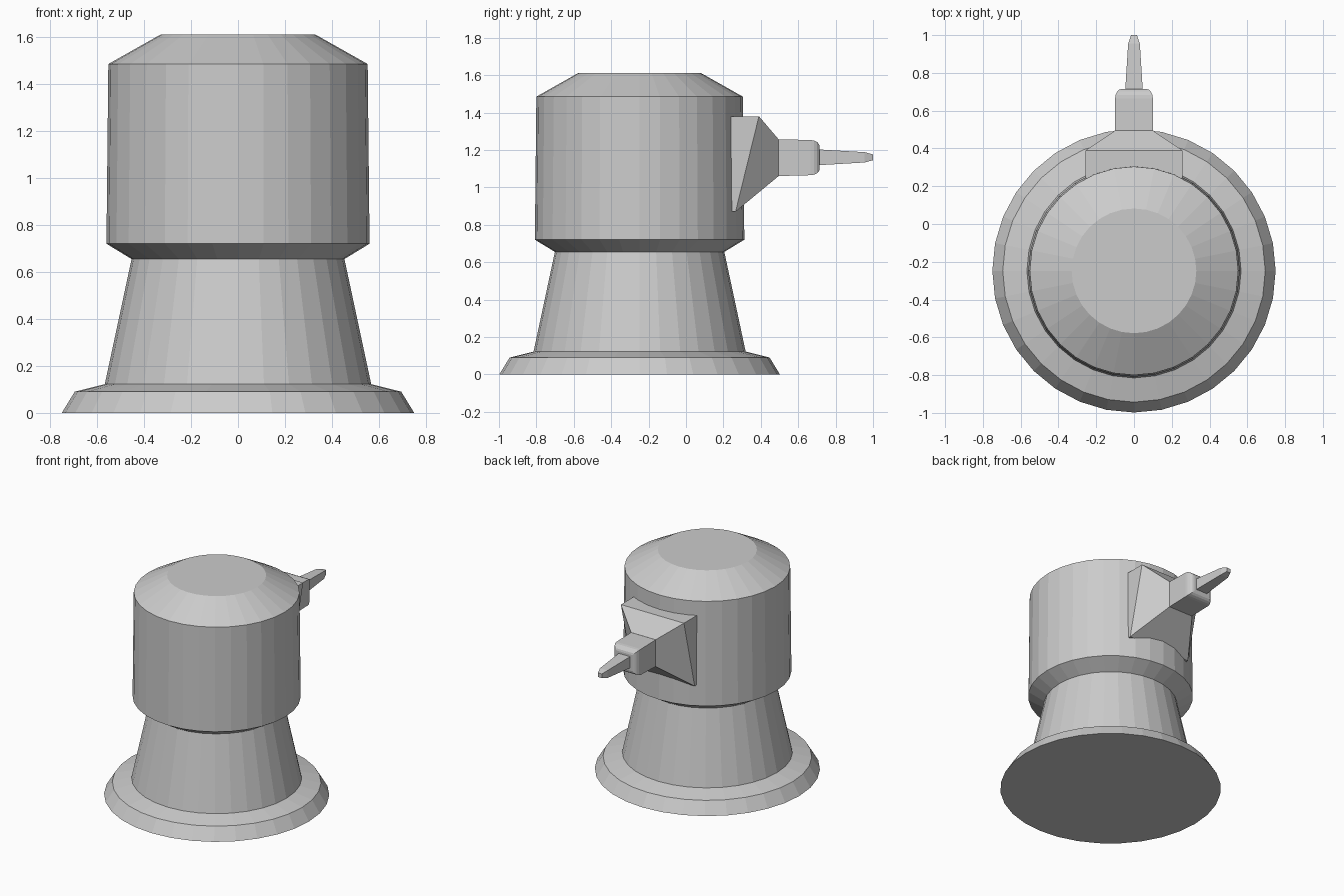
import bpy, bmesh, math

if "Cube" in bpy.data.objects:
    bpy.data.objects.remove(bpy.data.objects["Cube"])

AXIS_Y = -0.248
SIDES = 32


def loft(name, loops):
    """Join equal-length closed loops into a capped, flat-shaded solid."""
    bm = bmesh.new()
    rings = [[bm.verts.new(p) for p in loop] for loop in loops]
    n = len(rings[0])
    for a, b in zip(rings, rings[1:]):
        for i in range(n):
            j = (i + 1) % n
            bm.faces.new((a[i], a[j], b[j], b[i]))
    bm.faces.new(rings[0][::-1])
    bm.faces.new(rings[-1])
    bmesh.ops.recalc_face_normals(bm, faces=bm.faces)
    mesh = bpy.data.meshes.new(name)
    bm.to_mesh(mesh)
    bm.free()
    obj = bpy.data.objects.new(name, mesh)
    bpy.context.collection.objects.link(obj)
    return obj


def circle(r, z):
    step = 2 * math.pi / SIDES
    return [(r * math.cos(i * step), AXIS_Y + r * math.sin(i * step), z)
            for i in range(SIDES)]


def rect(hx, z0, z1, y_low, y_high=None):
    """Upright rectangle facing y; y_high lets the top lean outwards."""
    y_high = y_low if y_high is None else y_high
    return [(-hx, y_low, z0), (hx, y_low, z0), (hx, y_high, z1), (-hx, y_high, z1)]


# Turned parts: flanged foot, tapered stem, drum with bevelled cap
loft("flanged_foot", [circle(0.75, 0), circle(0.695, 0.09), circle(0.567, 0.122)])
loft("tapered_stem", [circle(0.567, 0.122), circle(0.453, 0.655)])
loft("drum_body", [circle(0.453, 0.655), circle(0.56, 0.72),
                   circle(0.552, 1.485), circle(0.33, 1.61)])

# Wedge mount: leaning plate that tapers to a square neck
loft("wedge_mount", [rect(0.256, 0.87, 1.38, 0.2), rect(0.256, 0.87, 1.38, 0.265, 0.39),
                     rect(0.1, 1.06, 1.257, 0.495)])

# Arm block with a rounded front end
cz, r = 1.158, 0.035
arm = [rect(0.1, 1.06, 1.257, 0.48)]
for i in range(5):
    a = i * math.pi / 8
    inset = r * (1 - math.cos(a))
    arm.append(rect(0.1 - inset, 1.065 + inset, 1.253 - inset, 0.665 + 0.05 * math.sin(a)))
loft("arm_block", arm)

# Slim tapering tip with a blunt point
loft("pointed_tip", [rect(0.047, cz - 0.04, cz + 0.045, 0.7),
                     rect(0.031, cz - 0.025, cz + 0.03, 0.955),
                     rect(0.016, cz - 0.013, cz + 0.018, 1.0)])
